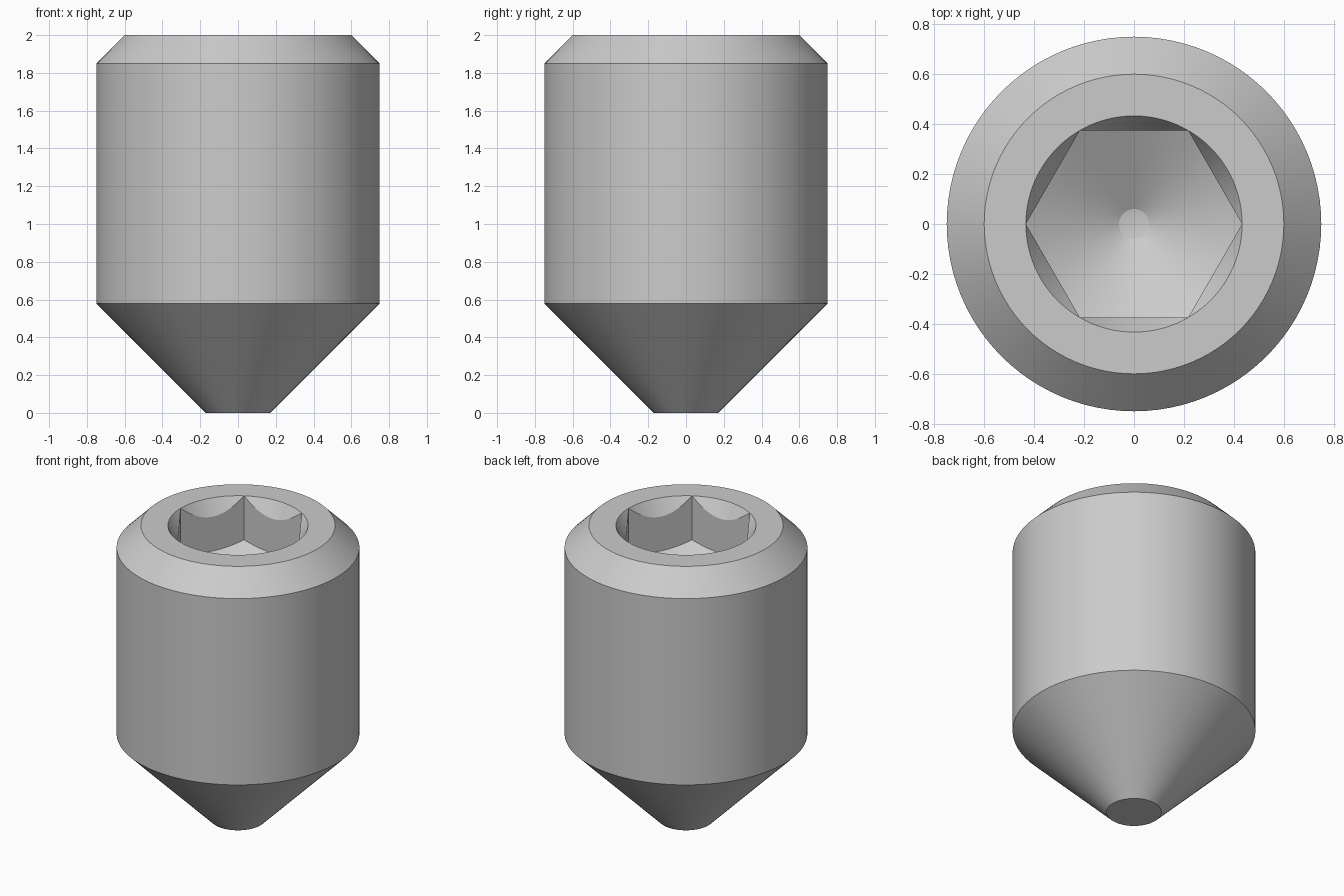
import bpy, bmesh
from math import pi, cos, sin, tan, radians

cube = bpy.data.objects.get("Cube")
if cube:
    bpy.data.objects.remove(cube, do_unlink=True)

SEGMENTS = 96
FLAT = 0.375                      # half the width across the socket flats
CORNER = FLAT / cos(pi / 6)       # socket corner radius
STEEP, SHALLOW = tan(radians(60)), tan(radians(30))


def circle(radius, z):
    return lambda a: (radius, z)


def hexagon(z, slope):
    """Hexagonal ring lying on a cone, with its corners at height z."""
    def point(a):
        r = FLAT / cos(a % (pi / 3) - pi / 6)
        return r, z - (CORNER - r) * slope
    return point


# Rings from the tip, up the outside, and down into the socket
rings = [
    circle(0, 0),
    circle(0.17, 0),              # flat of the tip
    circle(0.75, 0.58),           # tip cone
    circle(0.75, 1.85),           # barrel
    circle(0.60, 2.0),            # top chamfer
    circle(CORNER, 2.0),          # top face
    hexagon(2.0, STEEP),          # socket countersink
    hexagon(1.70, SHALLOW),       # socket walls
    circle(0.06, 1.485),          # drilled floor
    circle(0, 1.475),
]

bm = bmesh.new()
loops = []
for ring in rings:
    loop = []
    for i in range(SEGMENTS):
        a = 2 * pi * i / SEGMENTS
        r, z = ring(a)
        loop.append(bm.verts.new((r * cos(a), r * sin(a), z)))
    loops.append(loop)
for low, high in zip(loops, loops[1:]):
    for i in range(SEGMENTS):
        j = (i + 1) % SEGMENTS
        bm.faces.new((low[i], low[j], high[j], high[i]))
bmesh.ops.remove_doubles(bm, verts=bm.verts, dist=0.0001)
bmesh.ops.recalc_face_normals(bm, faces=bm.faces)

mesh = bpy.data.meshes.new("set_screw")
bm.to_mesh(mesh)
bm.free()
screw = bpy.data.objects.new("set_screw", mesh)
bpy.context.collection.objects.link(screw)

# Plain grey metal
grey = bpy.data.materials.new("grey_metal")
grey.use_nodes = True
colour = (0.6, 0.6, 0.6, 1)
grey.diffuse_color = colour
grey.node_tree.nodes["Principled BSDF"].inputs["Base Color"].default_value = colour
mesh.materials.append(grey)

# Smooth round surfaces, crisp edges
bpy.ops.object.select_all(action='DESELECT')
screw.select_set(True)
bpy.context.view_layer.objects.active = screw
bpy.ops.object.shade_smooth_by_angle(angle=radians(20))
